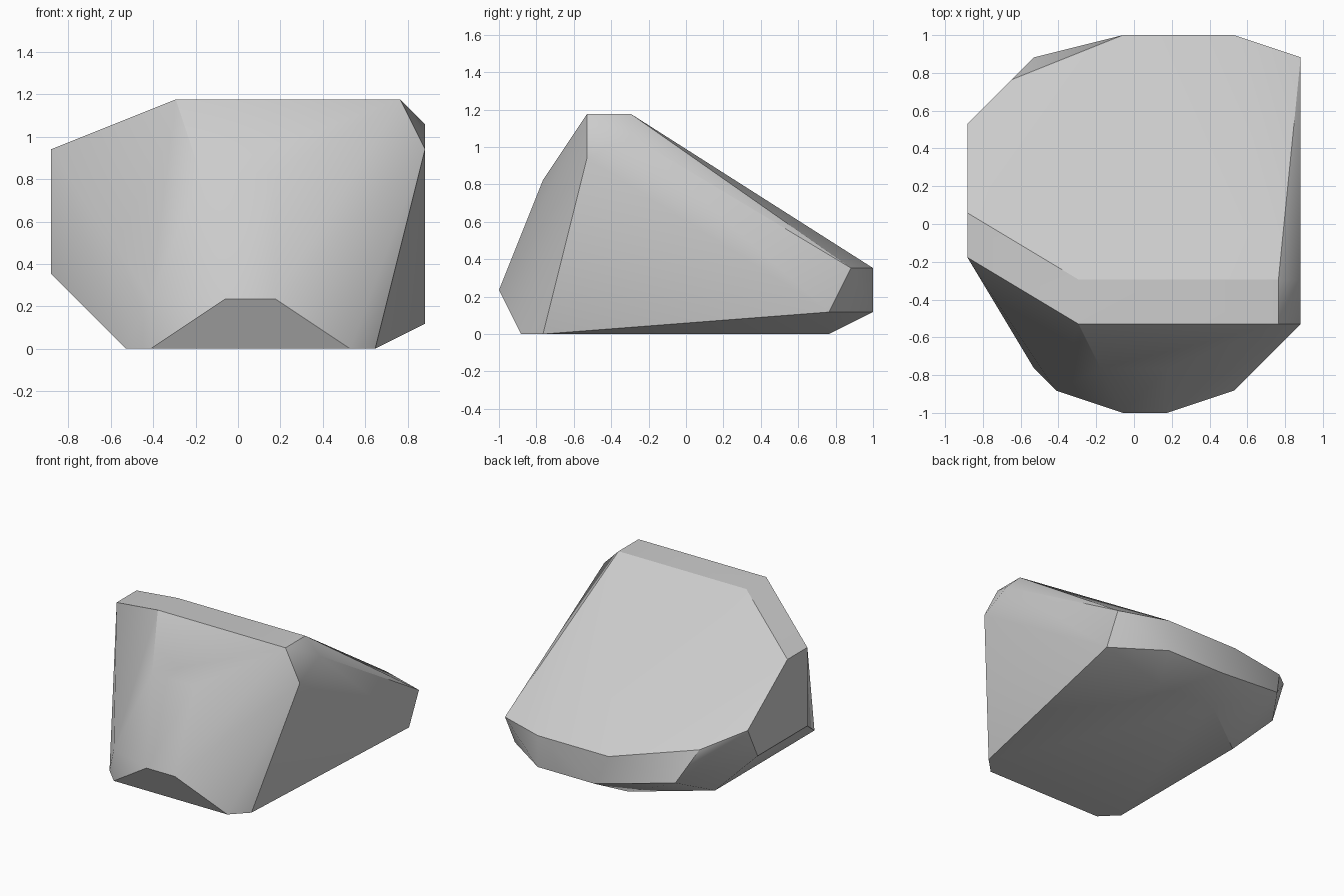
import bpy
import bmesh
import math
from mathutils import Vector

STEP = 2 / 17  # size of one lattice step; corners are snapped to this lattice

default_cube = bpy.data.objects.get("Cube")
if default_cube:
    bpy.data.objects.remove(default_cube, do_unlink=True)


def make_material(name, color):
    material = bpy.data.materials.new(name)
    material.use_nodes = True
    material.diffuse_color = color
    shader = material.node_tree.nodes["Principled BSDF"]
    shader.inputs["Base Color"].default_value = color
    return material


def make_hull(name, corners, material):
    """Wrap a convex boulder around its lattice corners."""
    bm = bmesh.new()
    for x, y, z in corners:
        bm.verts.new(Vector((x - 7.5, y - 8.5, z)) * STEP)
    hull = bmesh.ops.convex_hull(bm, input=bm.verts[:])
    loose = {v for v in hull["geom_interior"] + hull["geom_unused"]
             if isinstance(v, bmesh.types.BMVert)}
    bmesh.ops.delete(bm, geom=list(loose), context="VERTS")
    bmesh.ops.dissolve_limit(bm, angle_limit=math.radians(1),
                             verts=bm.verts[:], edges=bm.edges[:])
    bmesh.ops.recalc_face_normals(bm, faces=bm.faces[:])
    mesh = bpy.data.meshes.new(name)
    bm.to_mesh(mesh)
    bm.free()
    mesh.materials.append(material)
    rock = bpy.data.objects.new(name, mesh)
    bpy.context.collection.objects.link(rock)
    return rock


# Underside that rests on the ground
base = [(4, 1, 0), (12, 1, 0), (13, 2, 0), (11, 15, 0),
        (7, 15, 0), (3, 12, 0), (3, 2, 0)]
# Steep front with its undercut toe
front = [(7, 0, 2), (9, 0, 2), (4, 1, 2), (6, 2, 7), (9, 2, 7)]
# Flat crest
crest = [(5, 4, 10), (14, 4, 10), (14, 6, 10), (5, 6, 10)]
# Wall on the +x side
left_wall = [(15, 4, 8), (15, 6, 9), (15, 16, 3), (15, 15, 1)]
# Low rear edge of the sloping top
rear = [(12, 17, 3), (7, 17, 3), (12, 17, 1), (8, 17, 1),
        (3, 16, 2), (2, 15, 4)]
# Wall on the -x side
right_wall = [(0, 7, 8), (0, 9, 8), (0, 13, 5), (0, 12, 3), (0, 7, 3)]

grey = make_material("stone grey", (0.6, 0.6, 0.6, 1))
rock = make_hull("boulder", base + front + crest + left_wall + rear + right_wall, grey)

# Blend the gentle facets, keep the strong breaks crisp
bpy.ops.object.select_all(action="DESELECT")
rock.select_set(True)
bpy.context.view_layer.objects.active = rock
bpy.ops.object.shade_smooth_by_angle(angle=math.radians(30))
